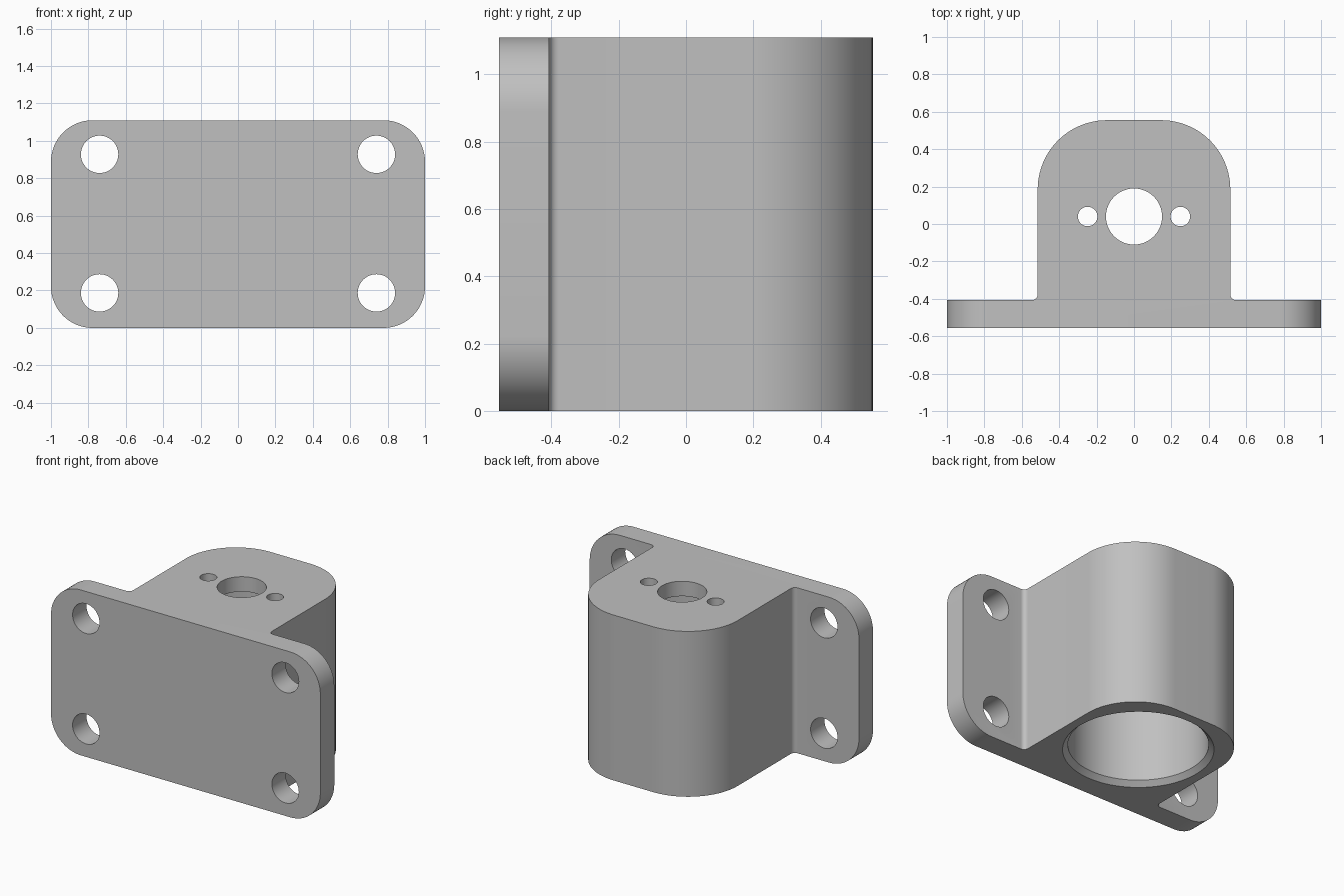
import bpy
import bmesh
from math import sin, cos, pi, radians
from mathutils import Vector, Matrix

if "Cube" in bpy.data.objects:
    bpy.data.objects.remove(bpy.data.objects["Cube"], do_unlink=True)

HEIGHT, BACK = 1.11, 0.555
PLATE_BACK = -0.407
BODY_HALF, BODY_RADIUS, FILLET = 0.515, 0.37, 0.03
BORE_Y = 0.04
BORE_TOP = 1.01

metal = bpy.data.materials.new("plain grey")
metal.use_nodes = True
GREY = (0.53, 0.53, 0.53, 1)
metal.diffuse_color = GREY
metal.node_tree.nodes["Principled BSDF"].inputs["Base Color"].default_value = GREY


def arc(cx, cy, radius, start, end, steps=16):
    """Points along an arc, angles in degrees."""
    angles = [radians(start + (end - start) * i / steps) for i in range(steps + 1)]
    return [(cx + radius * cos(a), cy + radius * sin(a)) for a in angles]


def make_object(name, bm):
    bmesh.ops.recalc_face_normals(bm, faces=bm.faces)
    mesh = bpy.data.meshes.new(name)
    bm.to_mesh(mesh)
    bm.free()
    mesh.materials.append(metal)
    obj = bpy.data.objects.new(name, mesh)
    bpy.context.collection.objects.link(obj)
    return obj


def prism(name, outline, low, high, along_y=False):
    """Extrude an outline along z, or an x-z outline along y."""
    def place(u, v, w):
        return (u, w, v) if along_y else (u, v, w)
    bm = bmesh.new()
    face = bm.faces.new([bm.verts.new(place(u, v, low)) for u, v in outline])
    new = bmesh.ops.extrude_face_region(bm, geom=[face])["geom"]
    bmesh.ops.translate(bm, verts=[g for g in new if isinstance(g, bmesh.types.BMVert)],
                        vec=Vector(place(0, 0, high - low)))
    return make_object(name, bm)


def circle(cx, cy, radius, steps=48):
    return arc(cx, cy, radius, 0, 360, steps)[:-1]


def lathe(name, profile, y, steps=96):
    """Solid of revolution about a vertical axis at x = 0."""
    bm = bmesh.new()
    rings = [[bm.verts.new((px, py + y, z)) for px, py in circle(0, 0, r, steps)]
             for r, z in profile]
    for lower, upper in zip(rings, rings[1:]):
        for i in range(steps):
            j = (i + 1) % steps
            bm.faces.new((lower[i], lower[j], upper[j], upper[i]))
    bm.faces.new(rings[0])
    bm.faces.new(rings[-1])
    return make_object(name, bm)


def combine(target, cutter, operation):
    mod = target.modifiers.new(operation.lower(), "BOOLEAN")
    mod.operation = operation
    mod.solver = "EXACT"
    mod.object = cutter
    bpy.context.view_layer.objects.active = target
    bpy.ops.object.modifier_apply(modifier=mod.name)
    bpy.data.objects.remove(cutter, do_unlink=True)


# Plan outline: wide mounting flange, small fillets, round-shouldered housing
half = [(1.1, -BACK), (1.1, PLATE_BACK)]
half += arc(BODY_HALF + FILLET, PLATE_BACK + FILLET, FILLET, 270, 180, 8)
half += arc(BODY_HALF - BODY_RADIUS, BACK - BODY_RADIUS, BODY_RADIUS, 0, 90, 24)
outline = half + [(-x, y) for x, y in reversed(half)]
bracket = prism("mounting_bracket", outline, -0.1, HEIGHT + 0.1)

# Rounded flange corners
r = 0.222
corners = []
for cx, cz, start in ((1 - r, HEIGHT - r, 0), (r - 1, HEIGHT - r, 90),
                      (r - 1, r, 180), (1 - r, r, 270)):
    corners += arc(cx, cz, r, start, start + 90)
combine(bracket, prism("flange_trim", corners, -1, 1, True), "INTERSECT")

# Four bolt holes through the flange
for x in (-0.74, 0.74):
    for z in (0.187, 0.928):
        combine(bracket, prism("bolt_cutter", circle(x, z, 0.1), -0.7, -0.3, True),
                "DIFFERENCE")

# Large bore from below, with a chamfered mouth
bore = [(0.495, -0.04), (0.423, 0.032), (0.423, BORE_TOP)]
combine(bracket, lathe("bore_cutter", bore, BORE_Y), "DIFFERENCE")

# Shaft hole and two screw holes through the top wall
for x, radius in ((0, 0.15), (-0.248, 0.052), (0.248, 0.052)):
    combine(bracket, prism("top_hole_cutter", circle(x, BORE_Y, radius),
                           BORE_TOP - 0.1, HEIGHT + 0.1), "DIFFERENCE")

# Smooth curved walls, crisp edges
bpy.ops.object.select_all(action="DESELECT")
bracket.select_set(True)
bpy.context.view_layer.objects.active = bracket
bpy.ops.object.shade_smooth_by_angle(angle=radians(30))
